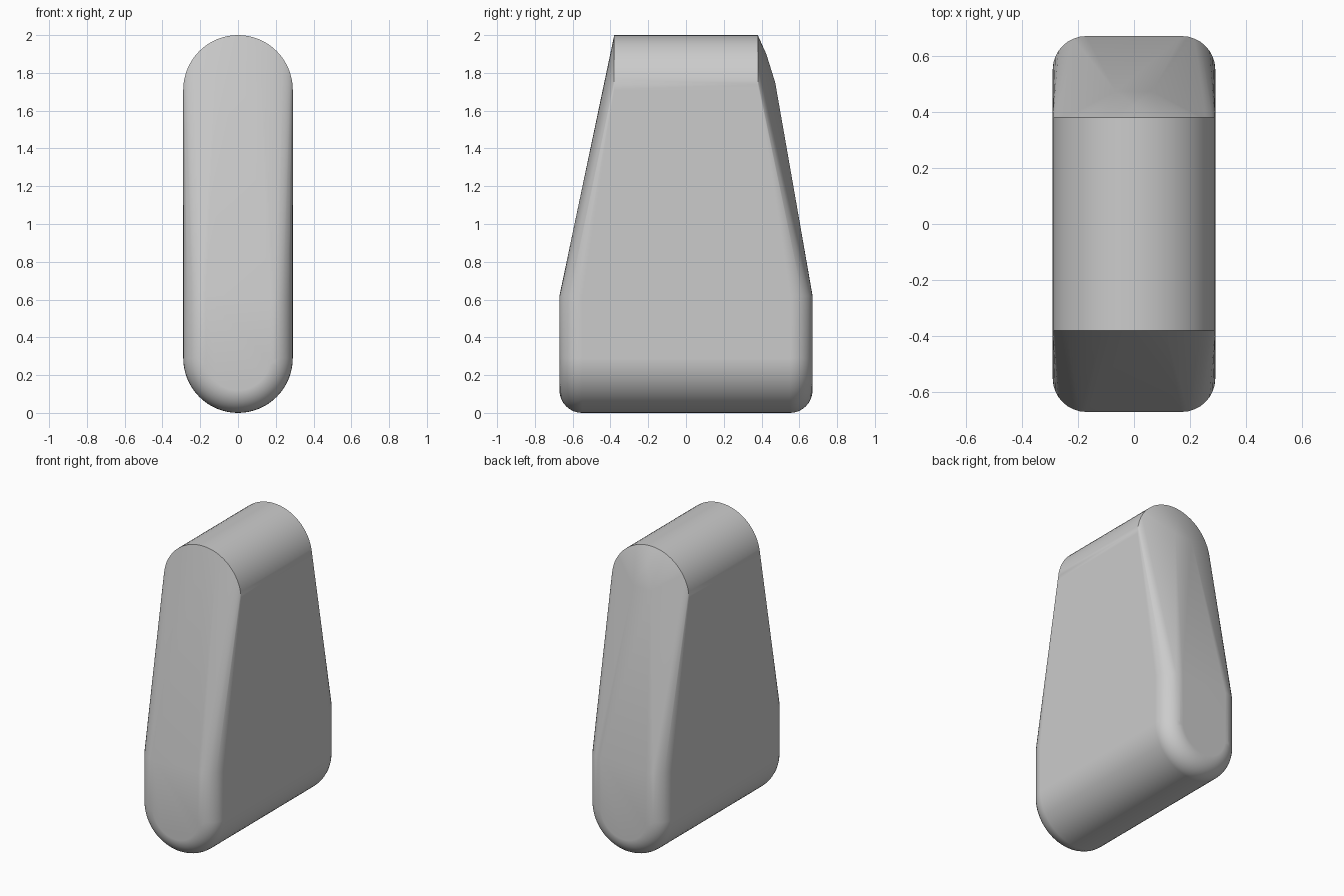
import bpy, bmesh
from math import sin, cos, pi, radians

cube = bpy.data.objects.get("Cube")
if cube:
    bpy.data.objects.remove(cube, do_unlink=True)

RADIUS, HEIGHT = 0.29, 2.0
BASE_Y, TOP_Y = 0.67, 0.38
SHOULDER_Z, FILLET = 0.62, 0.12
ARC, STEPS = 32, 8

grey = bpy.data.materials.new("plain_grey")
grey.use_nodes = True
grey.diffuse_color = (0.6, 0.6, 0.6, 1)
grey.node_tree.nodes["Principled BSDF"].inputs["Base Color"].default_value = grey.diffuse_color

points = []
for side in (-1, 1):
    # Crisp arch at the top end
    for i in range(ARC + 1):
        a = pi * i / ARC
        points.append((RADIUS * cos(a), side * TOP_Y, HEIGHT - RADIUS + RADIUS * sin(a)))
    # Rounded lower end: shrinking U-shaped rings that roll around the fillet
    for j in range(STEPS + 1):
        f = pi / 2 * j / STEPS
        r = RADIUS - FILLET * (1 - cos(f))
        y = side * (BASE_Y - FILLET * (1 - sin(f)))
        for i in range(ARC + 1):
            a = pi * i / ARC
            points.append((r * cos(a), y, RADIUS - r * sin(a)))
        points += [(r, y, SHOULDER_Z), (-r, y, SHOULDER_Z)]

# Raised ridge on the back slope
points += [(-0.065, 0.472, 1.75), (0.065, 0.472, 1.75), (0, 0.425, 1.9)]

# Skin the rings into one convex body
bm = bmesh.new()
for p in points:
    bm.verts.new(p)
hull = bmesh.ops.convex_hull(bm, input=bm.verts[:])
loose = {v for v in hull["geom_interior"] + hull["geom_unused"] if isinstance(v, bmesh.types.BMVert)}
bmesh.ops.delete(bm, geom=list(loose), context="VERTS")
bmesh.ops.dissolve_limit(bm, angle_limit=radians(0.3), verts=bm.verts[:], edges=bm.edges[:])
bmesh.ops.recalc_face_normals(bm, faces=bm.faces[:])
mesh = bpy.data.meshes.new("tapered_body")
bm.to_mesh(mesh)
bm.free()
mesh.materials.append(grey)

body = bpy.data.objects.new("tapered_body", mesh)
bpy.context.collection.objects.link(body)
bpy.context.view_layer.objects.active = body
body.select_set(True)
bpy.ops.object.shade_smooth_by_angle(angle=radians(30))
weighted = body.modifiers.new("weighted_normals", "WEIGHTED_NORMAL")
weighted.keep_sharp = True
